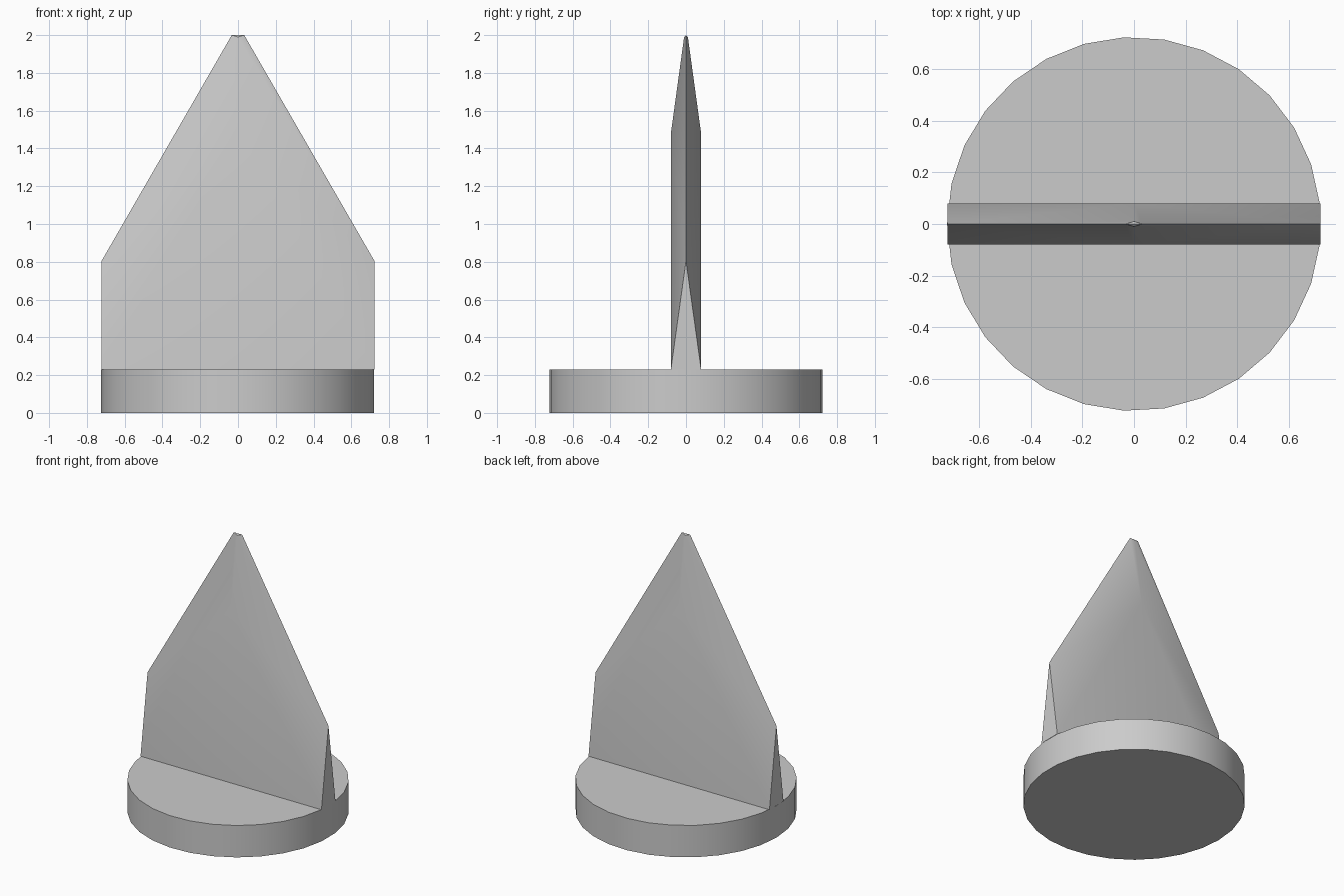
import bpy
import bmesh
import math

cube = bpy.data.objects.get("Cube")
if cube:
    bpy.data.objects.remove(cube, do_unlink=True)

RADIUS = 0.724
BASE_TOP = 0.23

# Single plain grey material
grey = bpy.data.materials.new("plain_grey")
grey.use_nodes = True
colour = (0.6, 0.6, 0.6, 1.0)
grey.diffuse_color = colour
grey.node_tree.nodes["Principled BSDF"].inputs["Base Color"].default_value = colour


def finish(obj):
    """Assign the material and smooth the shallow edges."""
    obj.data.materials.append(grey)
    bpy.ops.object.select_all(action="DESELECT")
    obj.select_set(True)
    bpy.context.view_layer.objects.active = obj
    bpy.ops.object.shade_smooth_by_angle(angle=math.radians(30))


# Round base: 29-sided disc with one corner on -x
bpy.ops.mesh.primitive_cylinder_add(vertices=29, radius=RADIUS, depth=BASE_TOP,
                                    location=(0, 0, BASE_TOP / 2),
                                    rotation=(0, 0, math.pi / 2))
base = bpy.context.object
base.name = "round_base"
bpy.ops.object.transform_apply(location=False, rotation=True, scale=False)
finish(base)

# Upright blade: flat triangular cheeks bevelled to a thin sloping edge
bm = bmesh.new()
foot, shoulder, tip, cheek, notch = {}, {}, {}, {}, {}
for sx in (-1, 1):
    shoulder[sx] = bm.verts.new((sx * 0.722, 0, 0.805))
    tip[sx] = bm.verts.new((sx * 0.033, 0, 2.0))
for sy in (-1, 1):
    cheek[sy] = bm.verts.new((0, sy * 0.08, 1.48))
    notch[sy] = bm.verts.new((0, sy * 0.01, 1.99))
    for sx in (-1, 1):
        foot[sx, sy] = bm.verts.new((sx * 0.722, sy * 0.08, BASE_TOP))

for sy in (-1, 1):
    # Cheek, its two bevels and half of the blunt tip
    bm.faces.new((foot[-1, sy], foot[1, sy], cheek[sy]))
    for sx in (-1, 1):
        bm.faces.new((foot[sx, sy], shoulder[sx], tip[sx], notch[sy], cheek[sy]))
    bm.faces.new((tip[-1], tip[1], notch[sy]))
for sx in (-1, 1):
    # Narrow triangular ends
    bm.faces.new((foot[sx, -1], foot[sx, 1], shoulder[sx]))
bm.faces.new((foot[-1, -1], foot[1, -1], foot[1, 1], foot[-1, 1]))
bmesh.ops.recalc_face_normals(bm, faces=bm.faces[:])

mesh = bpy.data.meshes.new("upright_blade")
bm.to_mesh(mesh)
bm.free()
blade = bpy.data.objects.new("upright_blade", mesh)
bpy.context.collection.objects.link(blade)
finish(blade)
